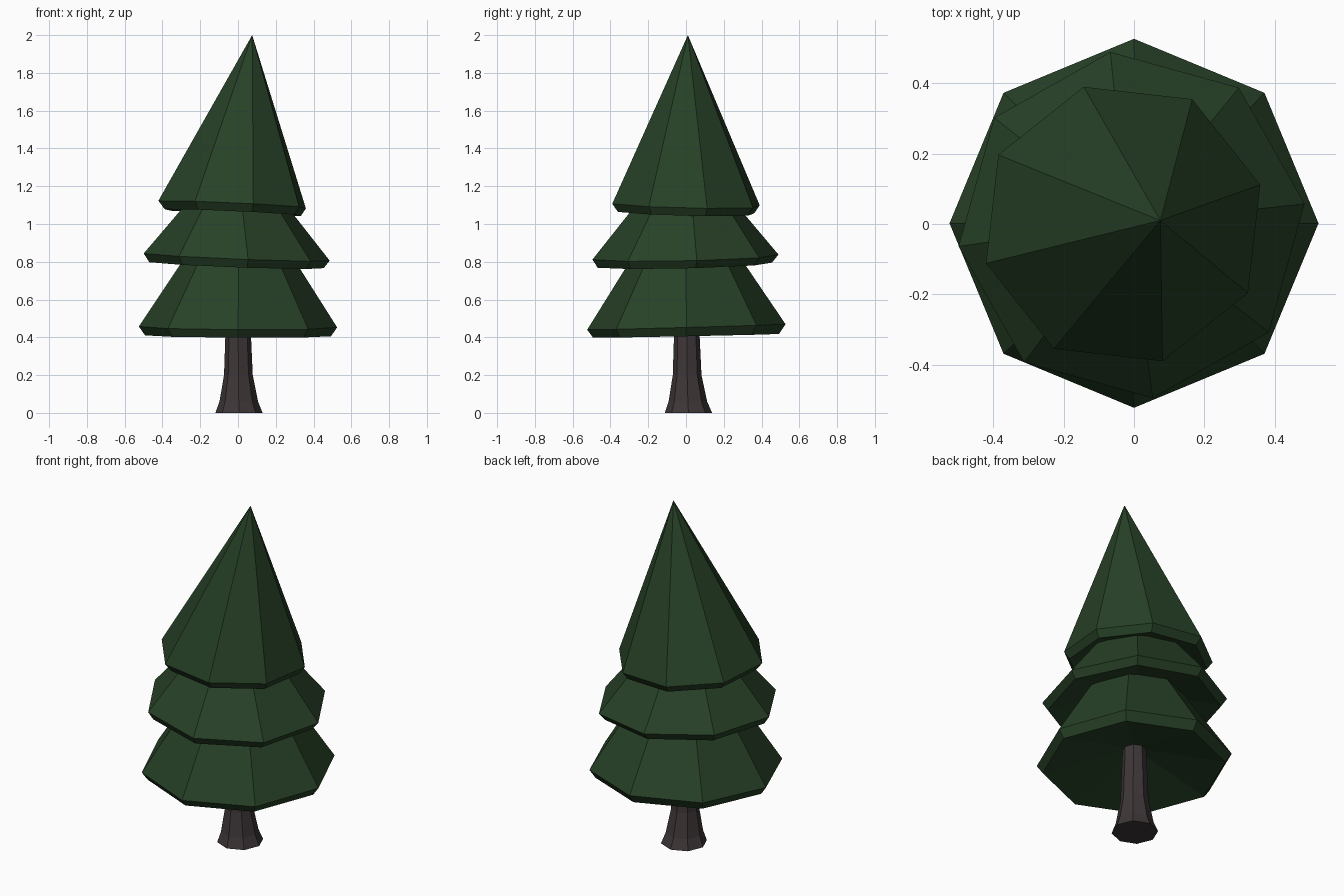
import bpy, bmesh, math

if "Cube" in bpy.data.objects:
    bpy.data.objects.remove(bpy.data.objects["Cube"])

SIDES = 8


def material(name, rgb):
    m = bpy.data.materials.new(name)
    m.diffuse_color = (*rgb, 1.0)
    m.use_nodes = True
    m.node_tree.nodes["Principled BSDF"].inputs["Base Color"].default_value = m.diffuse_color
    return m


green = material("dark_pine_green", (0.020, 0.052, 0.020))
bark = material("dark_bark", (0.048, 0.037, 0.039))


def loft(name, rings, mat, phase=0.0, bottom=None, top=None):
    """Join 8-sided rings (cx, cy, z, radius, tilt_x, tilt_y), ends closed by a point or a flat cap."""
    bm = bmesh.new()
    loops = []
    for cx, cy, z, r, tx, ty in rings:
        loop = []
        for i in range(SIDES):
            a = math.radians(phase) + math.tau * i / SIDES
            x, y = r * math.cos(a), r * math.sin(a)
            loop.append(bm.verts.new((cx + x, cy + y, z + tx * x + ty * y)))
        loops.append(loop)
    for lo, hi in zip(loops, loops[1:]):
        for i in range(SIDES):
            j = (i + 1) % SIDES
            bm.faces.new((lo[i], lo[j], hi[j], hi[i]))
    for loop, point in ((loops[0], bottom), (loops[-1], top)):
        if point is None:
            bm.faces.new(loop)
        else:
            tip = bm.verts.new(point)
            for i in range(SIDES):
                bm.faces.new((loop[i], loop[(i + 1) % SIDES], tip))
    bmesh.ops.recalc_face_normals(bm, faces=bm.faces)
    mesh = bpy.data.meshes.new(name)
    bm.to_mesh(mesh)
    bm.free()
    mesh.materials.append(mat)
    bpy.context.collection.objects.link(bpy.data.objects.new(name, mesh))


# Flared trunk
loft("trunk", [(0.005, 0.013, 0.0, 0.125, 0, 0),
               (0.004, 0.010, 0.06, 0.102, 0, 0),
               (0.002, 0.006, 0.20, 0.076, 0, 0),
               (0.0, 0.003, 0.56, 0.062, 0, 0)], bark)

# Lower branches: bevelled rim, hollow underside
loft("lower_branches", [(0, 0, 0.408, 0.492, -0.005, 0.02),
                        (0, 0.002, 0.455, 0.525, -0.005, 0.028),
                        (0.005, 0, 0.86, 0.262, 0, 0)],
     green, 0, bottom=(0, 0, 0.53))

# Middle branches, slightly tilted and turned
loft("middle_branches", [(-0.008, -0.006, 0.782, 0.465, -0.037, 0.025),
                         (-0.007, -0.003, 0.825, 0.496, -0.041, 0.022),
                         (-0.012, 0, 1.13, 0.245, 0, 0)],
     green, 7, bottom=(0, 0, 0.90))

# Crown with its tip leaning to the right
loft("crown", [(-0.028, 0, 1.06, 0.375, -0.045, -0.024),
               (-0.031, 0, 1.103, 0.406, -0.045, -0.024)],
     green, 16, bottom=(-0.02, 0, 1.16), top=(0.075, 0.01, 2.0))
